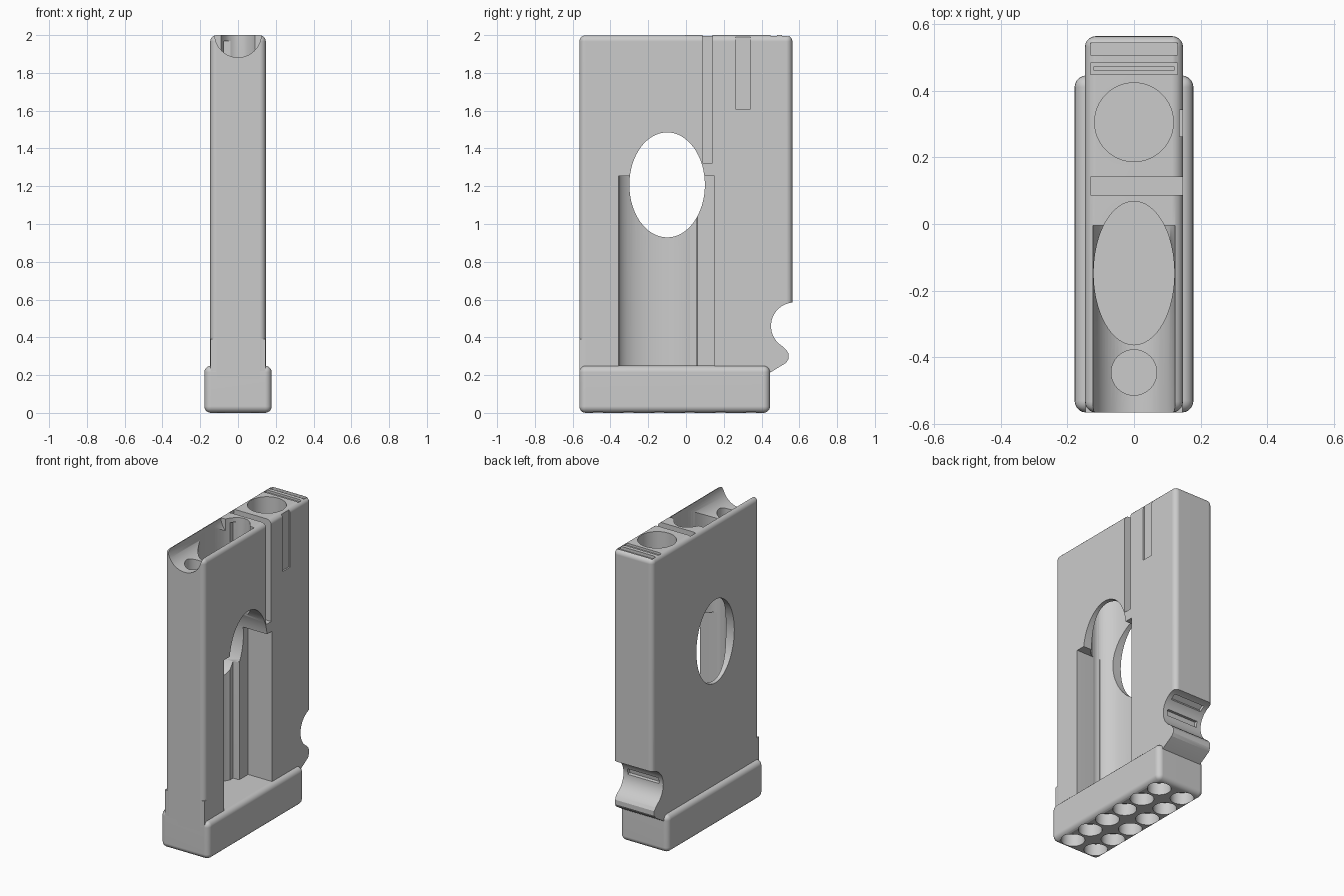
import bpy, bmesh
from math import cos, sin, radians, pi
from mathutils import Matrix, Vector

old = bpy.data.objects.get("Cube")
if old:
    bpy.data.objects.remove(old, do_unlink=True)

grey = bpy.data.materials.new("matte_grey")
grey.use_nodes = True
COLOUR = (0.6, 0.6, 0.6, 1)
grey.diffuse_color = COLOUR
grey.node_tree.nodes["Principled BSDF"].inputs["Base Color"].default_value = COLOUR


def to_object(name, bm):
    bmesh.ops.recalc_face_normals(bm, faces=bm.faces)
    mesh = bpy.data.meshes.new(name)
    bm.to_mesh(mesh)
    bm.free()
    obj = bpy.data.objects.new(name, mesh)
    bpy.context.collection.objects.link(obj)
    mesh.materials.append(grey)
    return obj


def box(name, x, y, z, turn=None):
    """Box from (low, high) ranges, optionally transformed afterwards."""
    bm = bmesh.new()
    size = [r[1] - r[0] for r in (x, y, z)]
    mid = [(r[0] + r[1]) / 2 for r in (x, y, z)]
    m = Matrix.Translation(mid) @ Matrix.Diagonal((*size, 1))
    bmesh.ops.create_cube(bm, size=1, matrix=(turn or Matrix()) @ m)
    return to_object(name, bm)


def tubes(name, centres, rx, ry, length, axis="Z"):
    """Elliptical cylinders about the given centres, along one axis."""
    turn = {"Z": Matrix(), "X": Matrix.Rotation(pi / 2, 4, "Y"),
            "Y": Matrix.Rotation(pi / 2, 4, "X")}[axis]
    bm = bmesh.new()
    for c in centres:
        m = Matrix.Translation(c) @ turn @ Matrix.Diagonal((rx, ry, 1, 1))
        bmesh.ops.create_cone(bm, cap_ends=True, segments=64, radius1=1,
                              radius2=1, depth=length, matrix=m)
    return to_object(name, bm)


def bore(name, y, rx, ry, floor):
    """Vertical well open at the top."""
    top = 2.1
    return tubes(name, [(0, y, (top + floor) / 2)], rx, ry, top - floor)


def prism(name, outline, half):
    """Extrude a (y, z) outline across the width."""
    bm = bmesh.new()
    face = bm.faces.new([bm.verts.new((-half, y, z)) for y, z in outline])
    ext = bmesh.ops.extrude_face_region(bm, geom=[face])["geom"]
    bmesh.ops.translate(bm, vec=(2 * half, 0, 0),
                        verts=[v for v in ext if isinstance(v, bmesh.types.BMVert)])
    return to_object(name, bm)


def finish(obj, radius, cutters, unions=()):
    """Round the edges, combine, cut, and smooth."""
    bev = obj.modifiers.new("round", "BEVEL")
    bev.width, bev.segments = radius, 5
    for helpers, op in ((unions, "UNION"), (cutters, "DIFFERENCE")):
        for h in helpers:
            mod = obj.modifiers.new(h.name, "BOOLEAN")
            mod.operation, mod.solver, mod.object = op, "EXACT", h
    bpy.context.view_layer.update()
    deps = bpy.context.evaluated_depsgraph_get()
    mesh = bpy.data.meshes.new_from_object(obj.evaluated_get(deps))
    obj.modifiers.clear()
    obj.data = mesh
    for h in (*unions, *cutters):
        bpy.data.objects.remove(h, do_unlink=True)
    bpy.ops.object.select_all(action="DESELECT")
    obj.select_set(True)
    bpy.context.view_layer.objects.active = obj
    bpy.ops.object.shade_smooth_by_angle(angle=radians(30))
    wn = obj.modifiers.new("flat_faces", "WEIGHTED_NORMAL")
    wn.keep_sharp = True


# Thumb notch and lip at the lower back
NY, NZ, NR = 0.575, 0.46, 0.125
arc = [(NY + NR * cos(radians(a)), NZ + NR * sin(radians(a)))
       for a in range(240, 95, -6)]
notch = prism("notch_cut", [(0.7, 0.05), (0.44, 0.05), (0.44, 0.21),
                            (0.53, 0.265), (0.542, 0.285), (0.542, 0.315),
                            (0.53, 0.335)] + arc + [(0.7, 0.59)], 0.3)


def notch_slot(angle):
    turn = Matrix.Translation(Vector((0, NY, NZ))) @ Matrix.Rotation(radians(angle), 4, "X")
    return box("notch_slot_cut", (-0.115, 0.115), (NR - 0.03, NR + 0.02),
               (-0.02, 0.02), turn)


# Case body with its wells, windows and grooves
body = box("case_body", (-0.147, 0.147), (-0.565, 0.563), (0.15, 2))
front_step = box("front_step", (-0.146, 0.146), (-0.5645, -0.5), (0.19, 0.39))
cuts = [
    notch, notch_slot(125), notch_slot(172),
    bore("main_well_cut", -0.147, 0.121, 0.215, 0.247),
    bore("rear_well_cut", 0.305, 0.118, 0.118, 0.3),
    bore("front_well_cut", -0.445, 0.068, 0.068, 0.3),
    tubes("scoop_cut", [(0, -0.4, 2.005)], 0.123, 0.123, 0.79, "Y"),
    box("side_window_cut", (-0.03, 0.3), (-0.358, 0.15), (0.248, 1.255)),
    box("inner_groove_cut", (-0.075, -0.022), (-0.265, 0.055), (0.242, 1.97)),
    tubes("oval_window_cut", [(0, -0.1, 1.207)], 0.278, 0.2, 1, "X"),
    box("tool_slot_cut", (-0.13, 0.3), (0.087, 0.141), (1.323, 2.1)),
    box("side_groove_cut", (0.137, 0.3), (0.262, 0.341), (1.61, 2.1)),
    box("top_groove_cut", (-0.13, 0.13), (0.507, 0.543), (1.98, 2.1)),
    box("top_groove_cut", (-0.13, 0.13), (0.448, 0.482), (1.985, 2.1)),
    box("top_groove_cut", (-0.12, 0.12), (0.46, 0.472), (1.965, 2.1)),
]
finish(body, 0.033, cuts, [front_step])

# Base with two rows of round sockets underneath
base = box("base", (-0.178, 0.178), (-0.565, 0.445), (0, 0.25))
sockets = tubes("socket_cut", [(x, -0.466 + 0.162 * i, 0) for x in (-0.09, 0.09)
                               for i in range(6)], 0.072, 0.072, 0.16)
finish(base, 0.035, [sockets])
